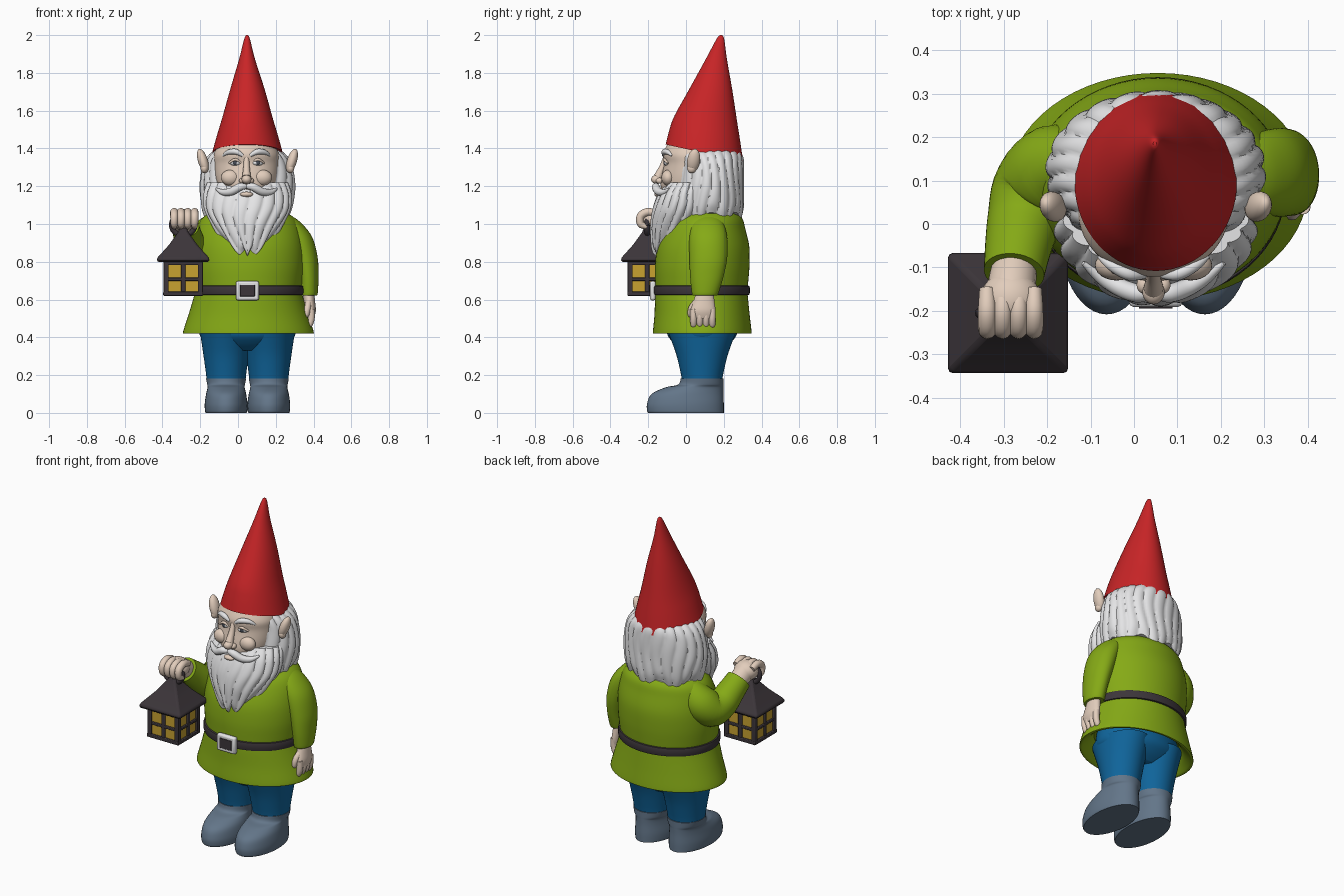
import bpy, bmesh, math
from mathutils import Vector, Euler, Matrix


def material(name, *rgb):
    m = bpy.data.materials.new(name)
    m.diffuse_color = (*rgb, 1)
    return m


RED = material("hat_red", .58, .018, .02)
GREEN = material("tunic_green", .235, .40, .008)
BLUE = material("trouser_blue", .005, .13, .33)
SLATE = material("boot_slate", .125, .18, .25)
DARK = material("dark_metal", .045, .036, .042)
YELLOW = material("window_yellow", .58, .36, .03)
SKIN = material("skin", .76, .61, .50)
WHITE = material("hair_white", .78, .78, .79)
BLACK = material("eye_grey", .06, .07, .09)


def add_mesh(name, verts, faces, mat):
    me = bpy.data.meshes.new(name)
    me.from_pydata(verts, [], faces)
    bm = bmesh.new()
    bm.from_mesh(me)
    bmesh.ops.recalc_face_normals(bm, faces=bm.faces)
    bm.to_mesh(me)
    bm.free()
    ob = bpy.data.objects.new(name, me)
    me.materials.append(mat)
    bpy.context.collection.objects.link(ob)
    return ob


def spline(rows, steps):
    """Smooth (Catmull-Rom) interpolation of control rows."""
    rows = [Vector(r) for r in rows]
    out = []
    for i in range(len(rows) - 1):
        a, b, c, d = rows[max(i - 1, 0)], rows[i], rows[i + 1], rows[min(i + 2, len(rows) - 1)]
        for k in range(steps):
            t = k / steps
            out.append(b + (c - a) * (t / 2) + (a * 2 - b * 5 + c * 4 - d) * (t * t / 2)
                       + (b * 3 - a - c * 3 + d) * (t ** 3 / 2))
    return out + [rows[-1]]


def skin_rings(name, rings, mat):
    n = len(rings[0])
    verts = [v for r in rings for v in r]
    faces = [(i * n + j, i * n + (j + 1) % n, (i + 1) * n + (j + 1) % n, (i + 1) * n + j)
             for i in range(len(rings) - 1) for j in range(n)]
    faces += [tuple(range(n)), tuple(range(len(verts) - n, len(verts)))]
    return add_mesh(name, verts, faces, mat)


def loft(name, rows, mat, seg=48, steps=5, start=0, locks=None):
    """Stack of ellipses: rows of (cx, cy, z, half x, half y[, tilt])."""
    rings = []
    for cx, cy, z, hx, hy, tilt in spline([(*r, 0)[:6] for r in rows], steps):
        ring = []
        for j in range(seg):
            a = start + 2 * math.pi * j / seg
            f, dz = locks(a, z) if locks else (1, 0)
            ring.append((cx + hx * f * math.cos(a), cy + hy * f * math.sin(a),
                         z + dz + tilt * math.sin(a)))
        rings.append(ring)
    return skin_rings(name, rings, mat)


def tube(name, rows, mat, ref=(1, 0, 0), seg=20, steps=5):
    """Round sweep: rows of (x, y, z, radius)."""
    pts = spline(rows, steps)
    rings = []
    for i, p in enumerate(pts):
        t = (pts[min(i + 1, len(pts) - 1)] - pts[max(i - 1, 0)]).to_3d().normalized()
        u = Vector(ref)
        u = (u - t * u.dot(t)).normalized()
        w = t.cross(u)
        rings.append([p.to_3d() + (u * math.cos(a) + w * math.sin(a)) * p[3]
                      for a in (2 * math.pi * j / seg for j in range(seg))])
    return skin_rings(name, rings, mat)


def ball(name, loc, radii, mat, rot=(0, 0, 0)):
    me = bpy.data.meshes.new(name)
    bm = bmesh.new()
    bmesh.ops.create_uvsphere(bm, u_segments=24, v_segments=14, radius=1,
                              matrix=Matrix.LocRotScale(Vector(loc), Euler(rot), Vector(radii)))
    bm.to_mesh(me)
    bm.free()
    me.materials.append(mat)
    ob = bpy.data.objects.new(name, me)
    bpy.context.collection.objects.link(ob)
    return ob


def box(name, loc, size, mat, bevel=.004):
    x, y, z = (s / 2 for s in size)
    ob = loft(name, [(*loc[:2], loc[2] + s * z, x * 2 ** .5, y * 2 ** .5) for s in (-1, 1)],
              mat, seg=4, steps=1, start=math.pi / 4)
    if bevel:
        m = ob.modifiers.new("bevel", 'BEVEL')
        m.width, m.segments = bevel, 2
    return ob


CX = .05
# boots and trousers
for side, sx in (("left", -1), ("right", 1)):
    x = CX + sx * .113
    loft(side + "_boot", [(x, 0, 0, .108, .20), (x, -.003, .012, .112, .203), (x, -.003, .05, .113, .203),
                          (x, .008, .10, .106, .19), (x, .045, .135, .098, .153), (x, .078, .15, .1, .12),
                          (x, .085, .183, .106, .113)], SLATE)
    loft(side + "_trouser_leg", [(x, .085, .165, .102, .105), (x, .085, .22, .108, .115),
                                 (x, .085, .32, .122, .14), (x, .085, .44, .14, .185)], BLUE)
loft("trouser_hips", [(CX, .085, .33, .17, .10), (CX, .085, .37, .22, .15),
                      (CX, .085, .42, .255, .185), (CX, .085, .5, .25, .18)], BLUE)

# tunic with hollow hem
loft("tunic", [(.055, .085, .50, .26, .19), (.055, .085, .455, .29, .215), (.055, .086, .424, .325, .245),
               (.055, .086, .42, .341, .259), (.055, .086, .432, .345, .261), (.055, .085, .52, .317, .252),
               (.055, .082, .61, .29, .246), (.055, .082, .65, .282, .243), (.055, .083, .69, .287, .246),
               (.055, .086, .78, .295, .25), (.055, .092, .88, .292, .243), (.055, .10, .97, .275, .215),
               (.055, .11, 1.03, .245, .188), (.055, .115, 1.075, .18, .14)], GREEN, seg=64)
loft("belt", [(.055, .082, z, .275 + d, .236 + d) for z, d in
              ((.624, 0), (.626, .017), (.65, .02), (.672, .017), (.674, 0))], DARK, seg=64, steps=2)
box("buckle", (CX, -.176, .647), (.122, .03, .102), WHITE, .01)
box("buckle_centre", (CX, -.1905, .647), (.078, .008, .06), DARK, .002)

# hanging arm and hand
loft("right_sleeve", [(.372, .10, .622, .046, .066), (.373, .102, .64, .05, .072), (.37, .11, .72, .056, .088),
                      (.354, .118, .82, .068, .10), (.318, .118, .93, .075, .10), (.27, .115, 1.01, .06, .08),
                      (.24, .115, 1.05, .03, .04)], GREEN)
loft("right_palm", [(.38, .09, .50, .022, .058), (.383, .09, .54, .029, .066),
                    (.378, .095, .59, .03, .056), (.372, .10, .64, .03, .045)], SKIN)
for i in range(4):
    y = .04 + i * .033
    tube("right_finger", [(.388, y, .55, .018), (.388, y, .50, .018), (.378, y, .465, .016),
                          (.372, y, .454, .007)], SKIN, seg=12)
tube("right_thumb", [(.375, .055, .59, .016), (.368, .03, .555, .017), (.362, .024, .52, .015),
                     (.36, .025, .505, .006)], SKIN, seg=12)

# raised arm and fist
tube("left_sleeve", [(-.12, .14, 1.0, .07), (-.18, .13, .92, .10), (-.228, .08, .865, .098),
                     (-.252, .01, .885, .086), (-.266, -.05, .935, .077), (-.276, -.112, .985, .07)],
     GREEN, seg=32)
tube("left_wrist", [(-.27, -.07, .955, .05), (-.28, -.13, 1.0, .055), (-.284, -.165, 1.02, .056)], SKIN)
ball("left_fist", (-.284, -.175, 1.022), (.07, .068, .058), SKIN)
for i in range(4):
    x = -.338 + i * .036
    tube("left_finger", [(x, -.15, 1.05, .018), (x, -.20, 1.064, .021), (x, -.24, 1.042, .021),
                         (x, -.24, 1.0, .019), (x, -.205, .985, .014)], SKIN, seg=12)

# lantern
LX, LY = -.29, -.205
box("lantern_glass", (LX, LY, .715), (.19, .19, .17), YELLOW, 0)
for z0, z1, w in ((.62, .642, .212), (.699, .717, .206), (.782, .81, .21)):
    box("lantern_rail", (LX, LY, (z0 + z1) / 2), (w, w, z1 - z0), DARK)
for sx in (-1, 1):
    for sy in (-1, 1):
        box("lantern_post", (LX + sx * .091, LY + sy * .091, .715), (.028, .028, .185), DARK)
box("lantern_mullion_x", (LX, LY, .715), (.024, .206, .18), DARK)
box("lantern_mullion_y", (LX, LY, .715), (.206, .024, .18), DARK)
roof = loft("lantern_roof", [(LX, LY, z, w * 2 ** .5, w * 2 ** .5) for z, w in
                             ((.798, .136), (.818, .14), (.89, .075), (.955, .028), (.98, .018))],
            DARK, seg=4, steps=1, start=math.pi / 4)
bev = roof.modifiers.new("bevel", 'BEVEL')
bev.width, bev.segments = .01, 2
ring = [(LX + .062 * math.cos(a), LY, .995 + .055 * math.sin(a), .014)
        for a in (2 * math.pi * k / 24 for k in range(25))]
tube("lantern_ring", ring, DARK, ref=(0, 1, 0), seg=12, steps=1)


# head, hair and beard with wavy locks
def hair_locks(a, z):
    s = abs(math.sin(11 * a + .9 * math.sin(14 * z + 2 * a)))
    low = max(0, min(1, (1.2 - z) / .15))
    return .955 + .055 * s ** .6, low * .022 * math.sin(7 * a + 1)


def beard_locks(a, z):
    s = abs(math.sin(10 * a + .8 * math.sin(16 * z + a)))
    low = max(0, min(1, (1.05 - z) / .15))
    return .94 + .07 * s ** .6, low * .018 * math.sin(9 * a)


loft("hair", [(CX, .12, 1.04, .218, .172), (CX, .12, 1.10, .242, .185), (CX, .12, 1.2, .252, .186),
              (CX, .12, 1.3, .238, .186), (CX, .115, 1.36, .21, .185), (CX, .105, 1.40, .16, .17)],
     WHITE, seg=160, locks=hair_locks)
loft("beard", [(CX, -.11, .845, .035, .045), (CX, -.09, .868, .088, .09), (CX, -.06, .93, .145, .127),
               (CX, -.04, 1.0, .19, .148), (CX, -.015, 1.08, .228, .162), (CX, .005, 1.16, .232, .152),
               (CX, .03, 1.22, .215, .13)], WHITE, seg=160, locks=beard_locks)
loft("face", [(.045, .03, 1.14, .12, .15), (.045, .03, 1.2, .155, .164), (.045, .03, 1.25, .168, .16),
              (.045, .03, 1.32, .172, .146), (.045, .03, 1.37, .172, .151), (.045, .04, 1.42, .15, .14)], SKIN)
tube("nose_bridge", [(.045, -.108, 1.35, .014), (.045, -.125, 1.30, .017), (.045, -.148, 1.25, .023)], SKIN)
ball("nose_tip", (.045, -.155, 1.236), (.026, .03, .024), SKIN)
ball("lower_lip", (.045, -.148, 1.157), (.034, .02, .014), SKIN)
for s in (-1, 1):
    x = .045 + s * .06
    ball("nostril", (.045 + s * .023, -.14, 1.229), (.016, .02, .016), SKIN)
    ball("cheek", (.045 + s * .085, -.095, 1.245), (.05, .035, .042), SKIN)
    ball("eye_white", (x, -.1, 1.323), (.03, .017, .015), WHITE, (0, 0, s * .3))
    ball("iris", (x, -.113, 1.324), (.012, .007, .013), BLACK)
    tube("upper_eyelid", [(x - .034, -.102 + s * .007, 1.322, .005), (x, -.115, 1.341, .008),
                          (x + .034, -.102 + s * .007, 1.322, .005)], SKIN, ref=(0, 1, 0), seg=10)
    tube("eyebrow", [(.045 + s * .02, -.118, 1.362, .008), (.045 + s * .055, -.115, 1.382, .015),
                     (.045 + s * .095, -.096, 1.38, .013), (.045 + s * .125, -.075, 1.362, .005)],
         WHITE, ref=(0, 1, 0), seg=12)
    tube("moustache", [(.045, -.155, 1.198, .012), (.045 + s * .035, -.16, 1.196, .021),
                       (.045 + s * .08, -.145, 1.172, .021), (.045 + s * .125, -.118, 1.168, .016),
                       (.045 + s * .162, -.09, 1.188, .005)], WHITE, ref=(0, 1, 0), seg=14)
    ball("ear", (.05 + s * .236, .04, 1.335), (.026, .034, .066), SKIN, (-.15, s * .3, 0))
    ball("ear_lobe", (.05 + s * .228, .03, 1.295), (.02, .024, .026), SKIN)

# pointed hat, leaning back
loft("hat", [(CX, .097, 1.376, .187, .205, -.045), (CX, .10, 1.47, .161, .187, -.032),
             (CX, .105, 1.56, .134, .165, -.015), (CX, .13, 1.71, .092, .115, 0),
             (.048, .16, 1.87, .043, .057), (.048, .182, 1.98, .015, .02),
             (.048, .185, 2.0, .004, .005)], RED, seg=64)

# smooth shading with sharp edges kept
bpy.ops.object.select_all(action='SELECT')
bpy.context.view_layer.objects.active = bpy.data.objects["hat"]
bpy.ops.object.shade_smooth_by_angle(angle=math.radians(40))
